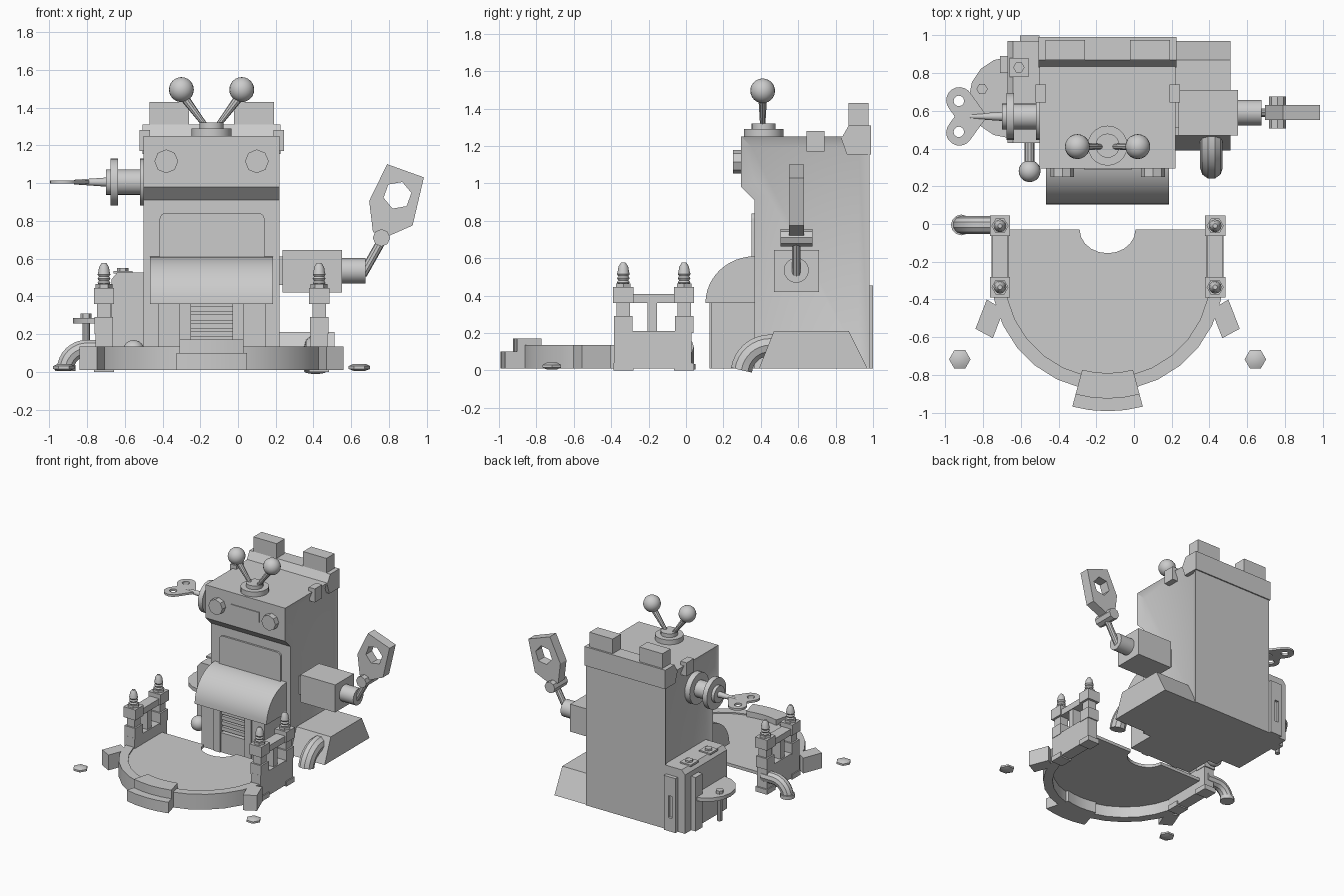
import bpy, bmesh, math
from mathutils import Vector

if "Cube" in bpy.data.objects:
    bpy.data.objects.remove(bpy.data.objects["Cube"])

grey = bpy.data.materials.new("plain_grey")
grey.use_nodes = True
COLOUR = (0.6, 0.6, 0.6, 1)
grey.diffuse_color = COLOUR
grey.node_tree.nodes["Principled BSDF"].inputs["Base Color"].default_value = COLOUR
MID = -0.14      # centre line of body and platform
parts = []


def finish(name, bm):
    bmesh.ops.recalc_face_normals(bm, faces=bm.faces)
    me = bpy.data.meshes.new(name)
    bm.to_mesh(me)
    bm.free()
    ob = bpy.data.objects.new(name, me)
    bpy.context.collection.objects.link(ob)
    me.materials.append(grey)
    parts.append(ob)
    return ob


def prism(name, pts, axis, a, b, edit=None):
    """Extrude a 2D outline along an axis."""
    place = {"x": lambda p, t: (t, p[0], p[1]),
             "y": lambda p, t: (p[0], t, p[1]),
             "z": lambda p, t: (p[0], p[1], t)}[axis]
    bm = bmesh.new()
    lo = [bm.verts.new(place(p, a)) for p in pts]
    hi = [bm.verts.new(place(p, b)) for p in pts]
    bm.faces.new(lo)
    bm.faces.new(hi)
    for i in range(len(pts)):
        j = (i + 1) % len(pts)
        bm.faces.new((lo[i], lo[j], hi[j], hi[i]))
    bmesh.ops.recalc_face_normals(bm, faces=bm.faces)
    if edit:
        edit(bm)
    return finish(name, bm)


def box(name, x, y, z):
    return prism(name, [(x[0], y[0]), (x[1], y[0]), (x[1], y[1]), (x[0], y[1])], "z", *z)


def arc(cx, cy, r, a0, a1, n, ry=None):
    ry = ry or r
    angles = [math.radians(a0 + (a1 - a0) * i / n) for i in range(n + 1)]
    return [(cx + r * math.cos(t), cy + ry * math.sin(t)) for t in angles]


def lathe(name, base, profile, n=16, direction=(0, 0, 1)):
    """Stack rings of (radius, height) along a direction."""
    bm = bmesh.new()
    turn = Vector((0, 0, 1)).rotation_difference(Vector(direction))
    rings = []
    for r, h in profile:
        ring = arc(0, 0, r, 0, 360 - 360 / n, n - 1)
        rings.append([bm.verts.new(Vector(base) + turn @ Vector((p[0], p[1], h))) for p in ring])
    for lo, hi in zip(rings, rings[1:]):
        for i in range(n):
            j = (i + 1) % n
            bm.faces.new((lo[i], lo[j], hi[j], hi[i]))
    bm.faces.new(rings[0])
    bm.faces.new(rings[-1])
    return finish(name, bm)


def rod(name, p, q, r, r2=None, n=16):
    d = Vector(q) - Vector(p)
    return lathe(name, p, [(r, 0), (r if r2 is None else r2, d.length)], n, d.normalized())


def ball(name, centre, r):
    bm = bmesh.new()
    bmesh.ops.create_uvsphere(bm, u_segments=20, v_segments=12, radius=r)
    bmesh.ops.translate(bm, verts=bm.verts, vec=centre)
    return finish(name, bm)


def pipe(name, pts, r):
    cu = bpy.data.curves.new(name, "CURVE")
    cu.dimensions = "3D"
    cu.bevel_depth, cu.bevel_resolution, cu.use_fill_caps = r, 3, True
    sp = cu.splines.new("POLY")
    sp.points.add(len(pts) - 1)
    for point, co in zip(sp.points, pts):
        point.co = (*co, 1)
    temp = bpy.data.objects.new(name + "_path", cu)
    bpy.context.collection.objects.link(temp)
    bpy.context.view_layer.update()
    me = bpy.data.meshes.new_from_object(temp.evaluated_get(bpy.context.evaluated_depsgraph_get()))
    bpy.data.objects.remove(temp)
    bm = bmesh.new()
    bm.from_mesh(me)
    finish(name, bm)


def cut(target, cutter):
    parts.remove(cutter)
    cutter.hide_render = True
    cutter.hide_set(True)
    mod = target.modifiers.new("hole", "BOOLEAN")
    mod.operation, mod.solver, mod.object = "DIFFERENCE", "EXACT", cutter


# Main body with recessed side panels
def recess_sides(bm):
    sides = [f for f in bm.faces if abs(f.normal.x) > 0.9]
    bmesh.ops.inset_individual(bm, faces=sides, thickness=0.08, depth=-0.025)


prism("body", [(0.365, 0.01), (0.365, 0.91), (0.295, 0.98), (0.295, 1.25), (0.98, 1.25), (0.98, 0.01)],
      "x", -0.5, 0.22, recess_sides)
prism("rear_ridge", [(0.83, 1.24), (0.87, 1.31), (0.99, 1.31), (0.99, 1.155), (0.86, 1.155)], "x", -0.505, 0.225)
for s, side in ((-1, "right"), (1, "left")):
    x = MID + s * 0.225
    box(side + "_crenel", (x - 0.105, x + 0.105), (0.87, 0.975), (1.3, 1.43))
    x = MID + s * 0.355
    box(side + "_top_clip", (x - 0.028, x + 0.028), (0.645, 0.74), (1.17, 1.28))
    x = MID + s * 0.24
    rod(side + "_eye", (x, 0.31, 1.115), (x, 0.25, 1.115), 0.063, n=8)
    # Antenna
    rod(side + "_antenna_rod", (MID + s * 0.03, 0.41, 1.3), (MID + s * 0.15, 0.41, 1.46), 0.014, 0.024, 10)
    ball(side + "_antenna_ball", (MID + s * 0.16, 0.41, 1.495), 0.066)
box("face_panel", (-0.265, -0.01), (0.288, 0.3), (1.075, 1.155))
lathe("antenna_base", (MID, 0.415, 1.25), [(0.106, 0), (0.106, 0.04), (0.064, 0.04), (0.064, 0.07)], 20)

# Front door, hood and slatted mouth
door = [(-0.415, 0.3), (0.14, 0.3)] + arc(0.11, 0.81, 0.03, 0, 90, 4) + arc(-0.385, 0.81, 0.03, 90, 180, 4)
prism("front_door", door, "y", 0.35, 0.37)


def open_bottom(bm):
    bmesh.ops.delete(bm, geom=[f for f in bm.faces if f.normal.z < -0.9], context="FACES")


prism("hood", arc(0.366, 0.36, 0.262, 90, 180, 12, 0.25) + [(0.366, 0.36)], "x", -0.465, 0.185, open_bottom)
for s, side in ((-1, "right"), (1, "left")):
    xs = sorted((MID + s * 0.11, MID + s * 0.285))
    box(side + "_mouth_wall", xs, (0.135, 0.37), (0.01, 0.42))
    xs = sorted((MID + s * 0.11, MID + s * 0.17))
    box(side + "_mouth_frame", xs, (0.125, 0.14), (0.01, 0.4))
box("mouth_back", (-0.26, -0.02), (0.2, 0.37), (0.01, 0.42))
box("mouth_sill", (-0.26, -0.02), (0.135, 0.22), (0.01, 0.17))
for i in range(5):
    z = 0.185 + i * 0.044
    box("mouth_slat", (-0.25, -0.03), (0.145, 0.21), (z, z + 0.03))

# Left foot and drain pipe
prism("left_foot", [(0.39, 0.01), (0.47, 0.21), (0.87, 0.21), (0.97, 0.01)], "x", 0.2, 0.51)
pipe("left_drain_pipe", [(0.41, 0.5, 0.135)] + [(0.41, y, z) for y, z in arc(0.45, -0.02, 0.155, 90, 172, 8)], 0.06)

# Left arm ending in an open claw
box("arm_box", (0.235, 0.55), (0.47, 0.71), (0.42, 0.645))
rod("arm_drum", (0.54, 0.59, 0.535), (0.675, 0.59, 0.535), 0.067)
rod("forearm", (0.66, 0.59, 0.515), (0.77, 0.59, 0.71), 0.024, n=10)
rod("wrist", (0.76, 0.505, 0.71), (0.76, 0.675, 0.71), 0.046, n=8)
claw = prism("claw", [(0.79, 1.1), (0.985, 1.03), (0.925, 0.775), (0.8, 0.72), (0.715, 0.74), (0.695, 0.905)],
             "y", 0.55, 0.63)
cut(claw, prism("claw_cutter", arc(0.845, 0.935, 0.075, 10, 310, 5), "y", 0.4, 0.8))
box("arm_mount", (0.18, 0.25), (0.51, 0.67), (0.46, 0.61))

# Wind-up key on the right
lathe("key_drum", (-0.47, 0.57, 1.005),
      [(0.125, 0), (0.125, 0.05), (0.068, 0.05), (0.068, 0.165), (0.125, 0.165), (0.125, 0.205),
       (0.068, 0.205), (0.068, 0.23), (0.024, 0.23), (0.012, 0.4)], 20, (-1, 0, 0))
upper = arc(-0.925, 0.655, 0.07, 30, 220, 10)
lower = [(x, 1.14 - y) for x, y in reversed(upper)]
key = prism("key_blade", [(-0.785, 0.58)] + upper + [(-0.95, 0.57)] + lower + [(-0.785, 0.56)], "z", 0.997, 1.014)
for y in (0.652, 0.488):
    cut(key, prism("key_cutter", arc(-0.928, y, 0.028, 0, 330, 11), "z", 0.9, 1.1))

# Right side cabinet
prism("cabinet", [(-0.67, 0.01), (-0.67, 0.49), (-0.64, 0.525), (-0.48, 0.525), (-0.48, 0.01)], "y", 0.43, 0.97)
back = box("cabinet_back_plate", (-0.605, -0.5), (0.96, 1.0), (0.01, 0.455))
cut(back, box("slot_cutter", (-0.575, -0.54), (0.98, 1.1), (0.12, 0.3)))
box("cabinet_bracket", (-0.71, -0.6), (0.8, 0.89), (0.01, 0.45))
for y in (0.58, 0.83):
    box("cabinet_lid_plate", (-0.66, -0.56), (y - 0.05, y + 0.05), (0.52, 0.535))
    rod("cabinet_bolt", (-0.61, y, 0.52), (-0.61, y, 0.55), 0.03, n=6)
prism("cabinet_shelf", arc(-0.66, 0.67, 0.215, 90, 270, 8), "z", 0.255, 0.285)
rod("shelf_rod", (-0.805, 0.715, 0.06), (-0.805, 0.715, 0.28), 0.02, n=10)
rod("shelf_nut", (-0.805, 0.715, 0.27), (-0.805, 0.715, 0.31), 0.03, n=6)
rod("lever_rod", (-0.553, 0.45, 0.11), (-0.553, 0.3, 0.11), 0.026, n=10)
ball("lever_ball", (-0.553, 0.28, 0.11), 0.058)

# Rounded platform with raised rim
CY = -0.27


def sector(name, r0, r1, a0, a1, z0, z1, n):
    prism(name, arc(MID, CY, r1, a0, a1, n) + arc(MID, CY, r0, a1, a0, n), "z", z0, z1)


floor = arc(MID, CY, 0.56, 180, 360, 14) + [(0.42, -0.03)] + arc(MID, -0.03, 0.148, 0, -180, 10, 0.125)
prism("platform_floor", floor + [(-0.7, -0.03)], "z", 0.1, 0.125)
sector("platform_rim", 0.545, 0.615, 180, 360, 0.01, 0.135, 14)
sector("front_clip", 0.52, 0.655, 255, 285, 0.01, 0.17, 4)
sector("front_clip_step", 0.64, 0.722, 255, 285, 0.01, 0.1, 4)
for s, side in ((-1, "right"), (1, "left")):
    corners = [(0.7, -0.555), (0.64, -0.4), (0.55, -0.455), (0.608, -0.605)]
    prism(side + "_rim_block", [(MID + s * x, y) for x, y in corners], "z", 0.01, 0.135)
    # Gate posts, rails and finials
    px = MID + s * 0.57
    box(side + "_gate_wall", (px - 0.045, px + 0.045), (-0.385, 0.03), (0.01, 0.21))
    box(side + "_gate_rail", (px - 0.042, px + 0.042), (-0.37, 0.02), (0.36, 0.41))
    box(side + "_gate_pillar", (px - 0.035, px + 0.035), (-0.205, -0.155), (0.2, 0.37))
    for y in (-0.335, -0.01):
        for r, z in ((0.053, (0.0, 0.04)), (0.049, (0.2, 0.29)), (0.036, (0.28, 0.37)), (0.054, (0.36, 0.445))):
            box(side + "_gate_post", (px - r, px + r), (y - r, y + r), z)
        rod(side + "_finial_nut", (px, y, 0.44), (px, y, 0.465), 0.045, n=6)
        ribs = [(r, 0.46 + 0.022 * i + h) for i in range(3) for r, h in ((0.027, 0), (0.034, 0.011))]
        lathe(side + "_finial", (px, y, 0), ribs + [(0.03, 0.53), (0.026, 0.555), (0.012, 0.577)], 12)
    # Loose nuts on the ground
    lathe(side + "_ground_nut", (MID + s * 0.783, -0.717, 0),
          [(0.03, 0.005), (0.057, 0.015), (0.057, 0.03), (0.033, 0.042)], 6)
pipe("right_spout", [(-0.7, -0.005, 0.125)] + [(x, -0.005, z) for x, z in arc(-0.8, 0.01, 0.115, 90, 178, 8)], 0.047)
rod("spout_lip", (-0.915, -0.005, 0.005), (-0.915, -0.005, 0.035), 0.055, n=12)

# Smooth shading with sharp edges kept
bpy.ops.object.select_all(action="DESELECT")
for ob in parts:
    ob.select_set(True)
bpy.context.view_layer.objects.active = parts[0]
bpy.ops.object.shade_smooth_by_angle(angle=math.radians(32))
